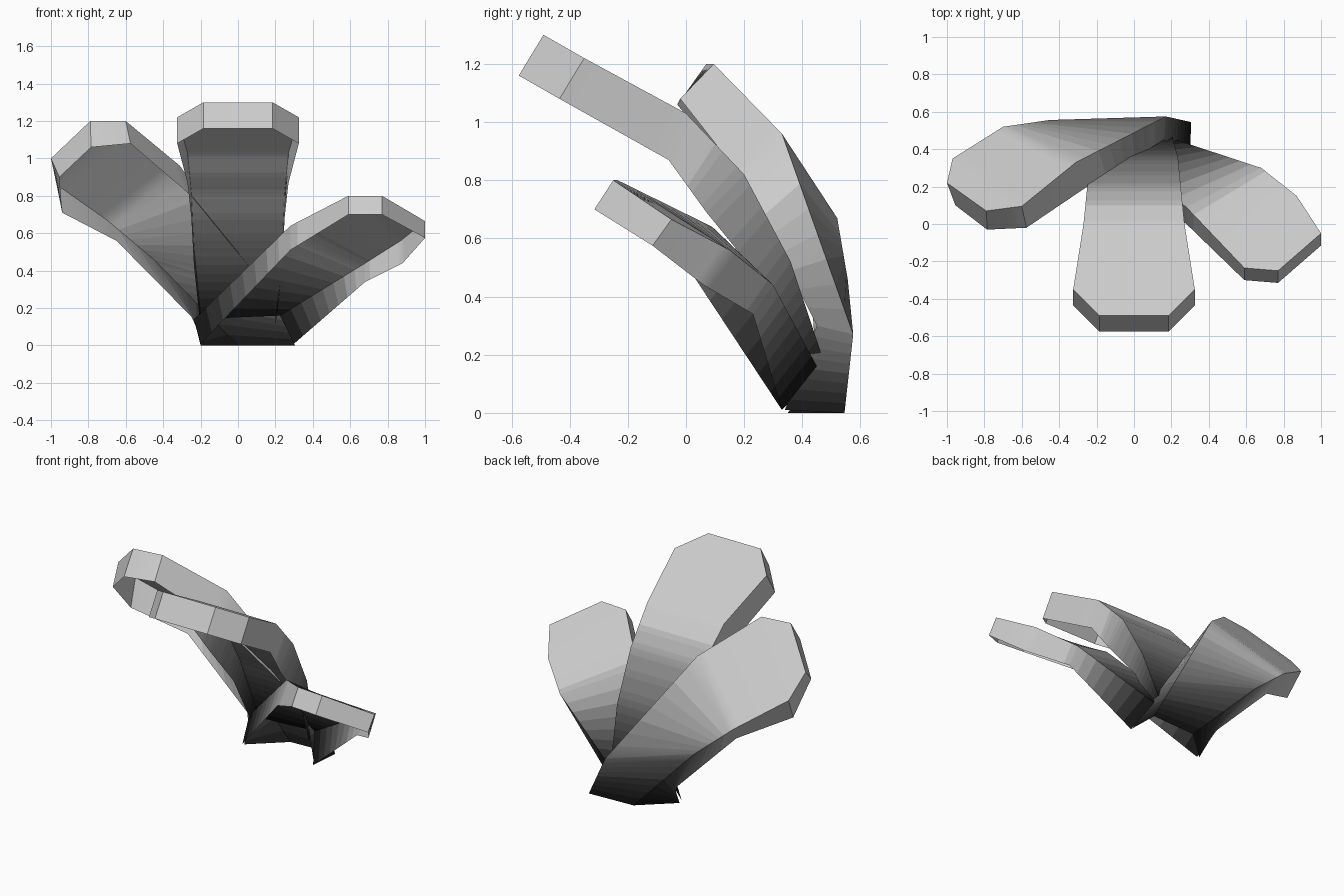
import bpy, bmesh, math
from mathutils import Vector

if "Cube" in bpy.data.objects:
    bpy.data.objects.remove(bpy.data.objects["Cube"])

LEVELS = 24   # grey steps of the fade from dark base to light tip
STEPS = 8     # bands per span


# Grey palette, evenly spaced in perceived brightness
greys = []
for i in range(LEVELS + 1):
    m = bpy.data.materials.new("grey_%02d" % i)
    v = 0.8 * (i / LEVELS) ** 2.2
    m.diffuse_color = (v, v, v, 1)
    m.use_nodes = True
    m.node_tree.nodes["Principled BSDF"].inputs["Base Color"].default_value = m.diffuse_color
    greys.append(m)


def petal(name, rows, shades):
    """Open shell: a bent blade plus a rim along both sides and the tip.
    Each row holds (upper left, lower left, upper right, lower right);
    each shade is the brightness of that row."""
    fine, tone = [], []
    for i in range(len(rows) - 1):
        for k in range(STEPS):
            t = k / STEPS
            fine.append([Vector(p).lerp(Vector(q), t)
                         for p, q in zip(rows[i], rows[i + 1])])
            tone.append(shades[i] + (shades[i + 1] - shades[i]) * (k + .5) / STEPS)
    fine.append([Vector(p) for p in rows[-1]])

    bm = bmesh.new()
    grid = [[bm.verts.new(p) for p in row] for row in fine]
    blade = []
    # Blade and both side rims
    for a, b, s in zip(grid, grid[1:], tone):
        mat = max(0, min(LEVELS, round(s * LEVELS)))
        for i, j in ((0, 2), (1, 0), (2, 3)):
            f = bm.faces.new((a[i], a[j], b[j], b[i]))
            f.material_index = mat
            if j == 2:
                blade.append(f)
    # Tip rim
    e = grid[-1]
    bm.faces.new((e[0], e[2], e[3], e[1])).material_index = round(shades[-1] * LEVELS)
    bmesh.ops.recalc_face_normals(bm, faces=bm.faces[:])
    if sum(f.normal.z for f in blade) < 0:
        bmesh.ops.reverse_faces(bm, faces=bm.faces[:])
    me = bpy.data.meshes.new(name)
    for m in greys:
        me.materials.append(m)
    bm.to_mesh(me)
    bm.free()
    ob = bpy.data.objects.new(name, me)
    bpy.context.collection.objects.link(ob)
    bpy.ops.object.select_all(action='DESELECT')
    ob.select_set(True)
    bpy.context.view_layer.objects.active = ob
    bpy.ops.object.shade_smooth_by_angle(angle=math.radians(40))


# Middle petal: symmetric, (half width, y, z) for upper and lower edge
middle = [((.20, .48, .16), (.20, .43, .10)),
          ((.235, .36, .52), (.235, .29, .42)),
          ((.25, .20, .82), (.25, .07, .69)),
          ((.27, .00, 1.03), (.27, -.06, .87)),
          ((.325, -.35, 1.22), (.325, -.435, 1.08)),
          ((.185, -.49, 1.30), (.185, -.575, 1.16))]
petal("middle_petal", [((-u[0], u[1], u[2]), (-l[0], l[1], l[2]), u, l)
                       for u, l in middle], (.12, .45, .68, .95, 1, 1))

# Left petal, from base to tip
petal("left_petal", [
    ((0, .53, 0), (-.20, .35, 0), (.305, .545, 0), (.30, .34, .01)),
    ((-.45, .556, .46), (-.235, .45, .14), (.17, .575, .27), (.16, .45, .30)),
    ((-.70, .52, .67), (-.65, .42, .56), (-.31, .33, .96), (-.25, .20, .80)),
    ((-.97, .35, .86), (-.94, .26, .71), (-.60, .095, 1.20), (-.575, -.02, 1.08)),
    ((-1.0, .22, 1.0), (-.955, .10, .90), (-.79, .07, 1.20), (-.785, -.03, 1.06))],
    (.08, .50, .95, 1, 1))

# Right petal, from base to tip
petal("right_petal", [
    ((-.235, .45, .14), (-.20, .33, .01), (.225, .45, .16), (.30, .33, .01)),
    ((.28, .09, .64), (.28, 0, .51), (.68, .30, .44), (.68, .23, .34)),
    ((.59, -.235, .80), (.59, -.30, .70), (.87, .15, .56), (.88, .06, .44)),
    ((.77, -.25, .80), (.77, -.315, .70), (1.0, -.05, .665), (1.0, -.115, .575))],
    (.08, .78, .97, 1))
